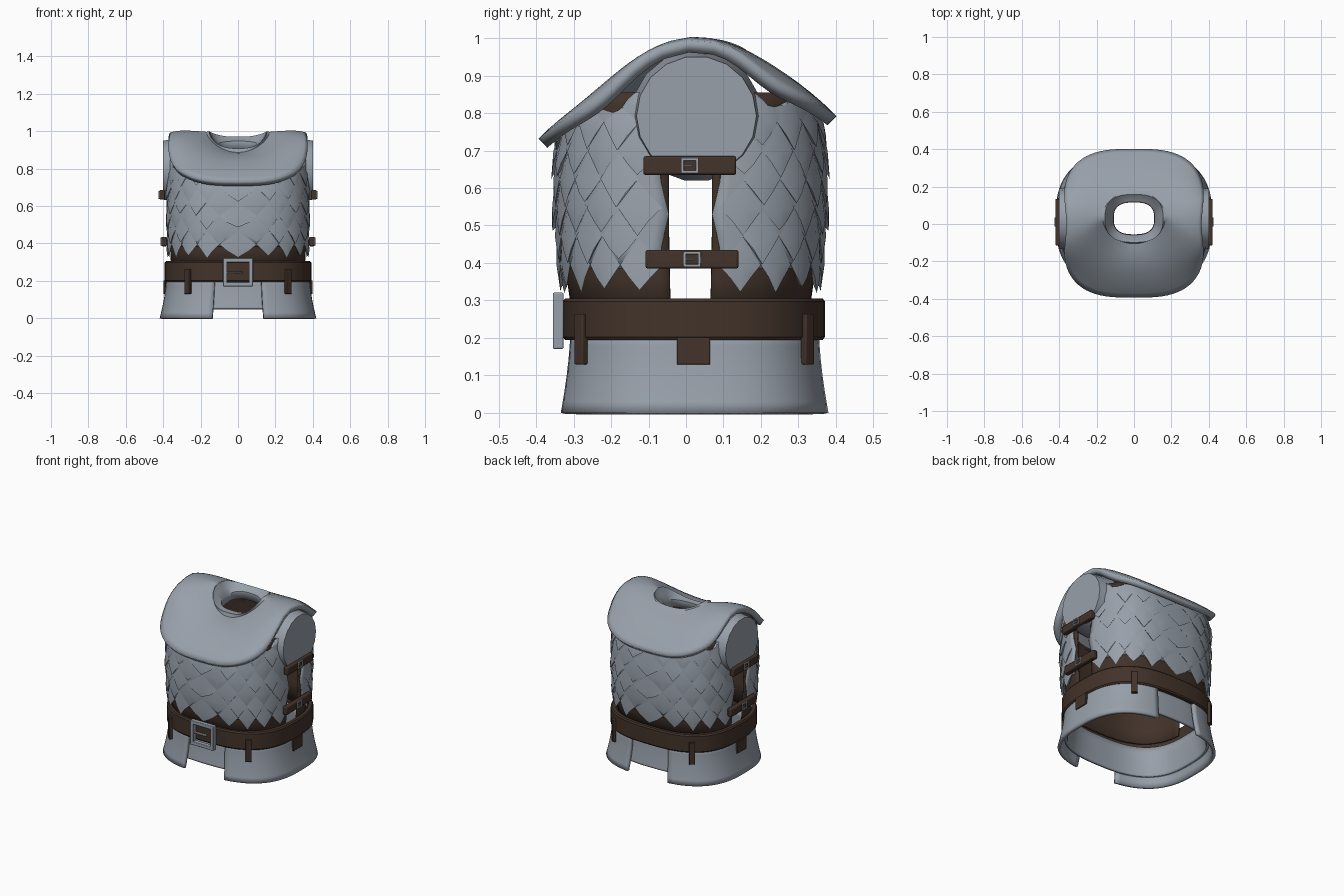
import bpy, bmesh, math
from math import sin, cos, pi, exp, sqrt
from mathutils import Vector, Matrix

if "Cube" in bpy.data.objects:
    bpy.data.objects.remove(bpy.data.objects["Cube"], do_unlink=True)


def material(name, rgb):
    m = bpy.data.materials.new(name)
    m.use_nodes = True
    m.diffuse_color = (*rgb, 1)
    bsdf = m.node_tree.nodes["Principled BSDF"]
    bsdf.inputs["Base Color"].default_value = (*rgb, 1)
    bsdf.inputs["Roughness"].default_value = 0.6
    return m


STEEL = material("steel grey", (0.31, 0.35, 0.40))
LEATHER = material("dark brown leather", (0.055, 0.033, 0.023))


def finish(name, bm, mat, thick=0, bevel=0, angle=35):
    mesh = bpy.data.meshes.new(name)
    bm.to_mesh(mesh)
    bm.free()
    ob = bpy.data.objects.new(name, mesh)
    bpy.context.collection.objects.link(ob)
    mesh.materials.append(mat)
    if thick:
        mod = ob.modifiers.new("thickness", "SOLIDIFY")
        mod.thickness, mod.offset = thick, -1
    if bevel:
        mod = ob.modifiers.new("bevel", "BEVEL")
        mod.width, mod.segments = bevel, 2
    bpy.ops.object.select_all(action="DESELECT")
    ob.select_set(True)
    bpy.context.view_layer.objects.active = ob
    bpy.ops.object.shade_smooth_by_angle(angle=math.radians(angle))
    return ob


def oval(t, a, b, cy, z=0, e=0.74):
    """Point on a rounded-box outline; a smaller e is boxier."""
    c, s = cos(t), sin(t)
    return Vector((a * math.copysign(abs(c) ** e, c),
                   cy + b * math.copysign(abs(s) ** e, s), z))


def loft(name, rings, mat, closed=True, wrap=False, **kw):
    """Skin rings of points; rings run top to bottom, or inside to outside."""
    bm = bmesh.new()
    rows = [[bm.verts.new(p) for p in r] for r in rings]
    n = len(rows[0])
    pairs = list(zip(rows, rows[1:])) + ([(rows[-1], rows[0])] if wrap else [])
    for r, q in pairs:
        for j in range(n if closed else n - 1):
            k = (j + 1) % n
            bm.faces.new((r[j], q[j], q[k], r[k]))
    return finish(name, bm, mat, **kw)


def angles(t0, t1, n):
    return [t0 + (t1 - t0) * i / n for i in range(n + 1)]


def boxes(name, parts, mat, at=(0, 0, 0), turn=0, bevel=0.004):
    """Group of (centre, size) boxes, turned about z and placed."""
    bm = bmesh.new()
    place = Matrix.Translation(at) @ Matrix.Rotation(turn, 4, "Z")
    for c, s in parts:
        bmesh.ops.create_cube(bm, size=1, matrix=place @ Matrix.Translation(c)
                              @ Matrix.Diagonal((*s, 1)))
    return finish(name, bm, mat, bevel=bevel)


def buckle(name, at, turn, w, h, bar, depth):
    # Frame of four bars and a prong, facing -y before turning
    parts = [((sx * (w - bar) / 2, 0, 0), (bar, depth, h)) for sx in (-1, 1)]
    parts += [((0, 0, sz * (h - bar) / 2), (w, depth, bar)) for sz in (-1, 1)]
    parts.append(((-w * 0.15, 0, 0), (w * 0.6, depth * 0.6, bar * 0.4)))
    boxes(name, parts, STEEL, at, turn, bevel=bar * 0.15)


def arch(y):
    """Shoulder line: round on top, steeper at the front."""
    d = y - 0.025
    return 1.007 - (1.1 if d < 0 else 1.0) * (sqrt(d * d + 0.0625) - 0.25)


def body(t, z, off=0.0, notch=0.0):
    """Torso surface, kept under the mantle, with a notch by each arm opening."""
    bulge = sin(pi * (z - 0.28) / 0.62)
    p = oval(t, 0.373 + 0.012 * bulge + off, 0.333 + 0.028 * bulge + off, 0.012, z)
    p.z = min(z, arch(p.y) - 0.05 - notch * exp(-((abs(p.y - 0.02) - 0.2) / 0.05) ** 2))
    return p


FULL = angles(0, 2 * pi, 80)[:-1]

# Flared skirt: a shorter inner ring and two side plates split front and back
def skirt_ring(ts, z, off=0):
    f = (1 - z / 0.22) ** 1.6
    return [oval(t, 0.383 + 0.036 * f + off, 0.338 + 0.026 * f + off, 0.023, z) for t in ts]


heights = (0.22, 0.18, 0.14, 0.1, 0.06, 0.03, 0)
loft("inner_skirt", [skirt_ring(FULL, max(z, 0.05), -0.024) for z in heights[:-1]],
     STEEL, thick=0.015)
split = math.acos((0.135 / 0.41) ** (1 / 0.74))
for side, mid in (("left", 0), ("right", pi)):
    ts = angles(mid - split, mid + split, 40)
    loft(side + "_skirt_plate", [skirt_ring(ts, z) for z in heights], STEEL,
         closed=False, thick=0.018)

# Belt
belt = [(0.305, -0.025), (0.305, -0.006), (0.297, 0), (0.203, 0), (0.195, -0.006), (0.195, -0.025)]
loft("belt", [[oval(t, 0.392 + o, 0.35 + o, 0.021, z) for t in FULL] for z, o in belt],
     LEATHER, wrap=True)
buckle("belt_buckle", (0, -0.341, 0.246), 0, 0.16, 0.15, 0.022, 0.028)

# Hanging straps on the belt
for sx, side in ((1, "left"), (-1, "right")):
    for sy, end in ((-1, "front"), (1, "back")):
        p = Vector((sx * 0.268, 0.022 + sy * 0.302, 0.197))
        turn = math.atan2(sy * 1.15, sx) + pi / 2
        boxes(f"{end}_{side}_hanging_strap", [((0, 0, 0), (0.034, 0.02, 0.135))],
              LEATHER, p, turn, bevel=0.003)
    boxes(side + "_hanging_strap", [((0, 0, 0), (0.012, 0.088, 0.072))],
          LEATHER, (sx * 0.392, 0.02, 0.165), bevel=0.002)

# Front and back torso: leather lining, steel shell and rows of pointed scales
for name, mid in (("front", -pi / 2), ("back", pi / 2)):
    levels = (0.855, 0.82, 0.76, 0.7, 0.65, 0.62, 0.58, 0.53, 0.48, 0.44)
    lining = angles(mid - pi / 2 + 0.09, mid + pi / 2 - 0.09, 44)
    loft(name + "_lining", [[body(t, z, -0.014) for t in lining] for z in levels + (0.36, 0.25)],
         LEATHER, closed=False, thick=0.01)
    rows = []
    for z in levels + (0.385,):
        half = pi / 2 - 0.085 - 0.05 * min(1, abs(z - 0.53) / 0.1)
        rows.append([body(t, z, 0, 0.07) for t in angles(mid - half, mid + half, 44)])
    loft(name + "_shell", rows, STEEL, closed=False, thick=0.01)

    bm = bmesh.new()
    step = 2 * (pi / 2 - 0.12) / 9
    for row in range(6):
        z = 0.325 + row * 0.076
        shift = 0.5 * (row % 2)
        for col in range(-4, 5 - row % 2):
            t = mid + (col + shift) * step
            lift = 0.008 + 0.004 * sin(col * 5.1 + row * 3.7)
            dip = max(0.01 * sin(col * 2.3 + row), -0.005)

            def point(dt, dz, off):
                return bm.verts.new(body(t + dt * step, z + dz, off, 0.07))

            tip = point(0, dip, lift)
            right, left = point(0.5, 0.07, 0.003), point(-0.5, 0.07, 0.003)
            top, ridge = point(0, 0.14, 0.002), point(0, 0.068, 0.009)
            side_r, side_l = point(0.25, 0.036, lift * 0.8), point(-0.25, 0.036, lift * 0.8)
            loop = (tip, side_r, right, top, left, side_l)
            for a, b in zip(loop, loop[1:] + loop[:1]):
                bm.faces.new((a, b, ridge))
            # Underside lip joining the raised tip back to the shell
            root = point(0, 0.02, -0.002)
            bm.faces.new((tip, side_l, left, root))
            bm.faces.new((right, side_r, tip, root))
    finish(name + "_scales", bm, STEEL, angle=30)

# Shoulder mantle with a funnel collar around the neck opening
def mantle_point(t, r):
    outer = oval(t, 0.392, 0.398, 0.004, e=0.66)
    outer.x *= 1 - 0.08 * exp(-(outer.y / 0.16) ** 2)
    inner = Vector((0.168 * cos(t), 0.035 + 0.14 * sin(t), 0))
    p = inner.lerp(outer, r)
    front = max(0, -sin(t))
    droop = 0.012 + 0.035 * exp(-((abs(p.y) - 0.24) / 0.09) ** 2)
    p.z = arch(p.y) - (0.01 + 0.075 * front) * (1 - r) ** 1.5 - droop * r ** 5
    return p


rings = []
for a, b, lift, lean in ((0.108, 0.085, -0.03, 1), (0.11, 0.088, 0.015, 1),
                         (0.135, 0.11, 0.015, 0.6), (0.155, 0.128, 0.02, 0.2)):
    ring = []
    for t in FULL:
        p = oval(t, a, b, 0.03)
        p.z = mantle_point(t, 0).z * (1 - lean) + (0.912 + 0.02 * sin(t)) * lean
        p.z += lift
        ring.append(p)
    rings.append(ring)
rings += [[mantle_point(t, r) for t in FULL] for r in (0, 0.12, 0.25, 0.4, 0.55, 0.7, 0.82, 0.92, 1)]
loft("shoulder_mantle", rings, STEEL, thick=0.034, angle=40)

# Capped arm openings and buckled side straps
for sx, side in ((1, "left"), (-1, "right")):
    bm = bmesh.new()
    bmesh.ops.create_cone(bm, cap_ends=True, segments=18, radius1=0.175, radius2=0.16, depth=0.12,
                          matrix=Matrix.Translation((sx * 0.342, 0.028, 0.792))
                          @ Matrix.Rotation(sx * pi / 2, 4, "Y"))
    finish(side + "_arm_cap", bm, STEEL, angle=25)
    for place, x, y, z in (("upper", 0.406, 0.01, 0.66), ("lower", 0.395, 0.016, 0.41)):
        boxes(f"{side}_{place}_strap", [((0, 0, 0), (0.03, 0.248, 0.05))], LEATHER,
              (sx * x, y, z), bevel=0.006)
        buckle(f"{side}_{place}_buckle", (sx * (x + 0.014), y, z), sx * pi / 2,
               0.048, 0.042, 0.008, 0.012)
